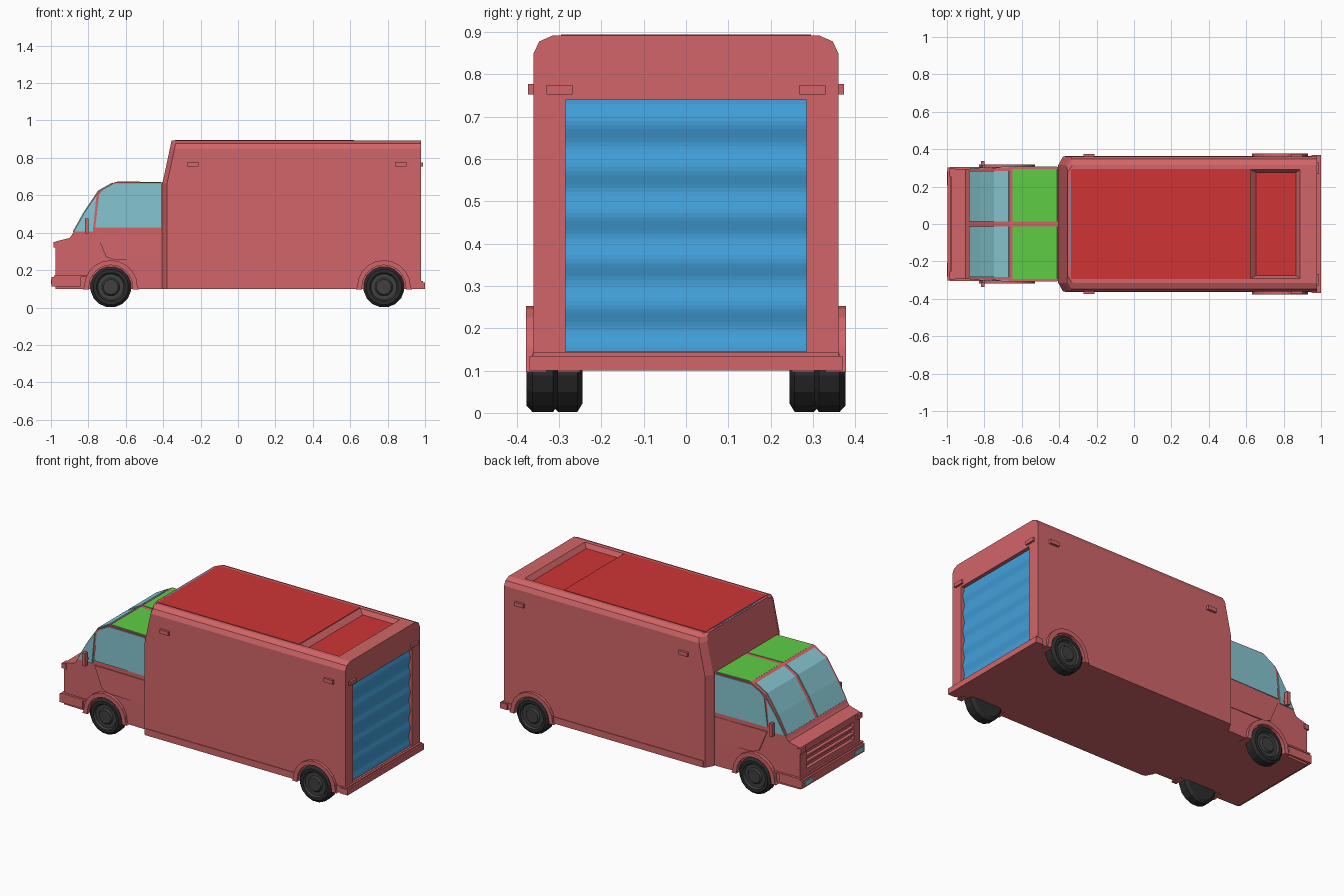
import bpy, bmesh, math

if "Cube" in bpy.data.objects:
    bpy.data.objects.remove(bpy.data.objects["Cube"])


def material(name, rgb):
    m = bpy.data.materials.new(name)
    m.diffuse_color = (*rgb, 1)
    m.use_nodes = True
    m.node_tree.nodes["Principled BSDF"].inputs["Base Color"].default_value = m.diffuse_color
    return m


BODY = material("body_red", (0.64, 0.13, 0.14))
ROOF = material("roof_red", (0.62, 0.034, 0.034))
GLASS = material("glass_teal", (0.24, 0.57, 0.64))
GREEN = material("panel_green", (0.11, 0.62, 0.06))
BLUE = material("door_blue", (0.055, 0.35, 0.70))
TYRE = material("tyre_black", (0.025, 0.025, 0.025))
HUB = material("hub_grey", (0.05, 0.05, 0.05))


def finish(name, bm, *mats):
    bmesh.ops.recalc_face_normals(bm, faces=bm.faces)
    me = bpy.data.meshes.new(name)
    bm.to_mesh(me)
    bm.free()
    ob = bpy.data.objects.new(name, me)
    for m in mats:
        me.materials.append(m)
    bpy.context.collection.objects.link(ob)
    return ob


def prism(name, pts, y0, y1, mat):
    """Side profile (x, z) extruded across y; y0 and y1 may depend on x."""
    f0 = y0 if callable(y0) else lambda x: y0
    f1 = y1 if callable(y1) else lambda x: y1
    bm = bmesh.new()
    a = [bm.verts.new((x, f0(x), z)) for x, z in pts]
    b = [bm.verts.new((x, f1(x), z)) for x, z in pts]
    bm.faces.new(a)
    bm.faces.new(b[::-1])
    n = len(pts)
    for i in range(n):
        j = (i + 1) % n
        bm.faces.new((a[i], b[i], b[j], a[j]))
    return finish(name, bm, mat)


def box(name, x0, x1, y0, y1, z0, z1, mat):
    return prism(name, [(x0, z0), (x1, z0), (x1, z1), (x0, z1)], y0, y1, mat)


def strip(name, line, y0, y1, mat, t=0.005):
    """Thin plate lying on a profile line, thickened outward (up and forward)."""
    d = t * 0.7
    return prism(name, line + [(x - d, z + d) for x, z in line[::-1]], y0, y1, mat)


def cut(ob, cutter):
    cutter.hide_render = True
    cutter.hide_viewport = False
    cutter.display_type = 'WIRE'
    m = ob.modifiers.new("cut", 'BOOLEAN')
    m.operation = 'DIFFERENCE'
    m.solver = 'EXACT'
    m.object = cutter


# Cargo box: rounded-top section, slanted front, chamfered front corners
def front_x(z):
    return -0.395 + max(0, z - 0.66) * 0.215


half = [(0.36, 0.10), (0.36, 0.66), (0.36, 0.85), (0.347, 0.878), (0.315, 0.892)]
bm = bmesh.new()
rings = []
for k, fx in ((0.875, lambda z: front_x(z) - 0.01), (1, lambda z: front_x(z) + 0.015), (1, lambda z: 0.978)):
    rings.append([bm.verts.new((fx(z), s * y * k, z)) for s, y, z in
                  [(1, *p) for p in half] + [(-1, *p) for p in half[::-1]]])
n = len(rings[0])
for a, b in zip(rings, rings[1:]):
    for i in range(n):
        j = (i + 1) % n
        bm.faces.new((a[i], a[j], b[j], b[i]))
for i in range(len(half) - 1):
    r = rings[0]
    bm.faces.new((r[i], r[i + 1], r[n - 2 - i], r[n - 1 - i]))
bm.faces.new(rings[2])
cargo = finish("cargo_box", bm, BODY)

# Rear doorway recess and sloped roof recess
cut(cargo, box("doorway_cutter", 0.955, 1.1, -0.285, 0.285, 0.145, 0.74, BODY))
bm = bmesh.new()
lo = [bm.verts.new(p + (0.862,)) for p in ((0.652, -0.275), (0.866, -0.275), (0.866, 0.275), (0.652, 0.275))]
hi = [bm.verts.new(p + (0.894,)) for p in ((0.62, -0.292), (0.89, -0.292), (0.89, 0.292), (0.62, 0.292))]
bm.faces.new(lo)
bm.faces.new(hi)
for i in range(4):
    j = (i + 1) % 4
    bm.faces.new((lo[i], lo[j], hi[j], hi[i]))
cut(cargo, finish("roof_recess_cutter", bm, BODY))
box("roof_recess_floor", 0.652, 0.866, -0.275, 0.275, 0.860, 0.865, ROOF)
box("roof_panel", -0.338, 0.62, -0.295, 0.295, 0.889, 0.895, ROOF)
box("roof_front_trim", -0.346, -0.339, -0.22, 0.22, 0.885, 0.893, BLUE)

# Roller door with gently bulging slats
N = 60
wave = [(0.961 + 0.005 * math.cos(2 * math.pi * 5.5 * i / N), 0.145 + 0.595 * i / N) for i in range(N + 1)]
prism("roller_door", [(0.952, 0.145)] + wave + [(0.952, 0.74)], -0.285, 0.285, BLUE)


# Cab
def w(x):
    return 0.29 + 0.014 * min(1, max(0, (x + 0.97) / 0.3))


screen = [(-0.89, 0.385), (-0.82, 0.51), (-0.745, 0.622), (-0.655, 0.672)]
cab = prism("cab", [(-0.975, 0.10), (-0.975, 0.353), (-0.90, 0.372)] + screen + [(-0.385, 0.667), (-0.385, 0.10)],
            lambda x: -w(x), w, BODY)
for i, z in enumerate((0.205, 0.245, 0.285)):
    cut(cab, box("grille_slot_cutter_%d" % i, -1.05, -0.955, -0.23, 0.23, z, z + 0.028, BODY))

# Bumpers
box("front_bumper", -0.997, -0.84, -0.302, 0.302, 0.113, 0.162, BODY)
box("front_bumper_lip", -0.985, -0.80, -0.306, 0.306, 0.162, 0.172, BODY)
box("rear_bumper", 0.95, 1.0, -0.37, 0.37, 0.10, 0.135, BODY)
box("rear_step", 0.95, 0.99, -0.362, 0.362, 0.135, 0.143, BODY)


def arc(cx, r, count=10):
    return [(cx + r * math.cos(math.pi * i / count), 0.11 + r * math.sin(math.pi * i / count))
            for i in range(count + 1)]


def wheel(name, cx, y_in, y_out, s, sides=16):
    prof = [(0, y_in), (0.09, y_in), (0.11, y_in + 0.012), (0.11, y_out - 0.014), (0.095, y_out),
            (0.077, y_out), (0.07, y_out - 0.012), (0.048, y_out - 0.012), (0.04, y_out - 0.002), (0, y_out - 0.002)]
    bm = bmesh.new()
    loops = [[bm.verts.new((cx + max(r, 1e-4) * math.cos(2 * math.pi * (k + .5) / sides), s * y,
                            0.11 + max(r, 1e-4) * math.sin(2 * math.pi * (k + .5) / sides)))
              for k in range(sides)] for r, y in prof]
    for i, (a, b) in enumerate(zip(loops, loops[1:])):
        for k in range(sides):
            j = (k + 1) % sides
            f = bm.faces.new((a[k], a[j], b[j], b[k]))
            f.material_index = 1 if i >= 5 else 0
    bmesh.ops.remove_doubles(bm, verts=bm.verts, dist=0.0005)
    finish(name, bm, TYRE, HUB)


# Everything that exists on both sides
for s, side in ((1, "left"), (-1, "right")):
    def plate(name, pts, mat, t=0.004):
        prism(side + name, pts, lambda x: s * (w(x) - 0.01), lambda x: s * (w(x) + t), mat)

    def sbox(name, x0, x1, y0, y1, z0, z1, mat):
        box(side + name, x0, x1, s * y0, s * y1, z0, z1, mat)

    # Glass and roof panels
    plate("_side_window", [(-0.763, 0.428), (-0.742, 0.605), (-0.715, 0.633), (-0.655, 0.664),
                           (-0.412, 0.662), (-0.412, 0.428)], GLASS)
    plate("_quarter_window", [(-0.876, 0.406), (-0.82, 0.506), (-0.757, 0.598), (-0.775, 0.42), (-0.775, 0.406)], GLASS)
    strip(side + "_windscreen", [(-0.88, 0.403), (-0.82, 0.51), (-0.745, 0.622), (-0.668, 0.665)],
          s * 0.013, s * 0.283, GLASS)
    strip(side + "_cab_roof_panel", [(-0.645, 0.671), (-0.408, 0.667)], s * 0.013, s * 0.294, GREEN)
    # Cab door and sills
    plate("_cab_door", [(-0.76, 0.40), (-0.412, 0.40), (-0.412, 0.25), (-0.66, 0.255), (-0.705, 0.27)], BODY, 0.003)
    sbox("_side_sill", -0.37, 0.97, 0.34, 0.364, 0.10, 0.14, BODY)
    # Wheels and arches
    wheel(side + "_front_wheel", -0.68, 0.245, 0.316, s)
    wheel(side + "_rear_wheel", 0.78, 0.302, 0.377, s)
    for end, cx, y0, y1 in (("front", -0.68, 0.25, 0.318), ("rear", 0.78, 0.33, 0.378)):
        pts = [(cx + 0.15, 0.097)] + arc(cx, 0.143) + [(cx - 0.15, 0.097), (cx - 0.117, 0.097)]
        pts += arc(cx, 0.117)[::-1] + [(cx + 0.117, 0.097)]
        prism("%s_%s_wheel_arch" % (side, end), pts, s * y0, s * y1, BODY)
    # Marker lamps
    for i, x in enumerate((-0.27, 0.84)):
        sbox("_side_marker_%d" % i, x, x + 0.06, 0.35, 0.374, 0.753, 0.777, BODY)
    sbox("_rear_marker", 0.97, 0.99, 0.268, 0.33, 0.753, 0.775, BODY)
    # Headlamp corner, bumper lamp
    sbox("_corner_lamp", -0.986, -0.955, 0.25, 0.296, 0.32, 0.35, BODY)
    sbox("_bumper_lamp", -1.0, -0.995, 0.205, 0.28, 0.125, 0.15, GLASS)
    # Mirror
    sbox("_mirror_arm", -0.81, -0.80, 0.29, 0.32, 0.425, 0.435, BODY)
    sbox("_mirror", -0.818, -0.798, 0.312, 0.338, 0.395, 0.475, BODY)
